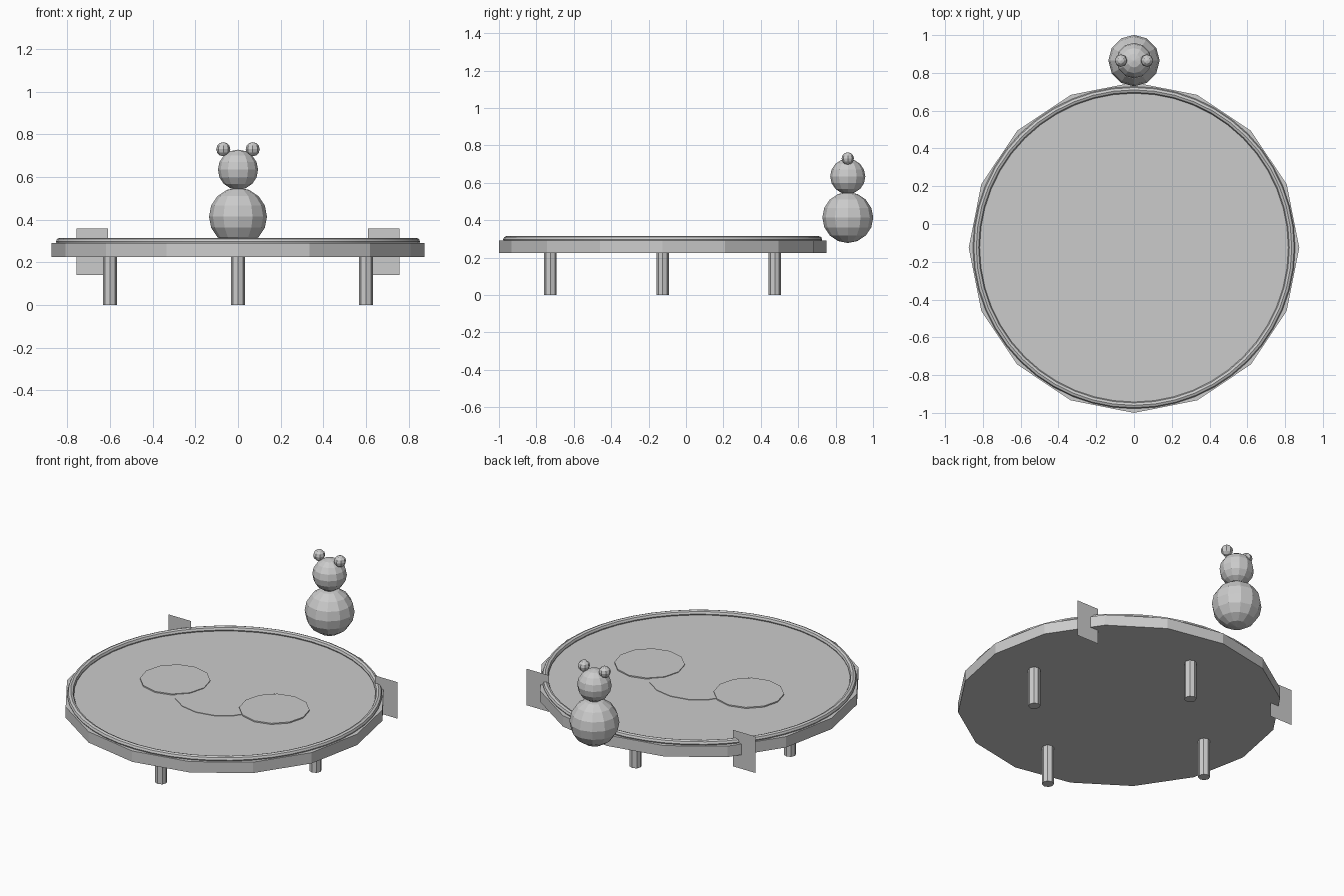
import bpy
import math

cube = bpy.data.objects.get("Cube")
if cube:
    bpy.data.objects.remove(cube, do_unlink=True)

# One plain grey for everything
GREY = (0.6, 0.6, 0.6, 1)
grey = bpy.data.materials.new("plain grey")
grey.use_nodes = True
grey.diffuse_color = GREY
grey.node_tree.nodes["Principled BSDF"].inputs["Base Color"].default_value = GREY

CY = -0.125           # centre of the table in y
TOP = 0.29            # height of the table top
FIGURE_Y = 0.865


def finish(name):
    ob = bpy.context.object
    ob.name = ob.data.name = name
    ob.data.materials.clear()
    ob.data.materials.append(grey)
    return ob


def cylinder(name, x, y, z0, z1, radius, sides):
    bpy.ops.mesh.primitive_cylinder_add(
        vertices=sides, radius=radius, depth=z1 - z0, location=(x, y, (z0 + z1) / 2))
    return finish(name)


def ball(name, x, z, radius, segments=12, rings=8):
    bpy.ops.mesh.primitive_uv_sphere_add(
        segments=segments, ring_count=rings, radius=radius, location=(x, FIGURE_Y, z))
    return finish(name)


# Round slab with a raised rim
cylinder("table_slab", 0, CY, 0.225, TOP, 0.875, 16)
bpy.ops.mesh.primitive_torus_add(
    location=(0, CY, 0.297), major_radius=0.835, minor_radius=0.018,
    major_segments=48, minor_segments=8)
finish("rim")
bpy.ops.object.shade_smooth_by_angle(angle=math.radians(30))

# Legs under the slab
for i, name in enumerate(("left", "back", "right", "front")):
    a = i * math.pi / 2
    cylinder(name + "_leg", 0.6 * math.cos(a), CY + 0.6 * math.sin(a), 0, 0.23, 0.033, 8)

# Thin discs on the table top
cylinder("centre_disc", 0, CY, TOP - 0.005, TOP + 0.003, 0.273, 16)

for side, s in (("left", 1), ("right", -1)):
    cylinder(side + "_disc", s * 0.328, CY, TOP - 0.005, TOP + 0.007, 0.191, 12)

    # Upright side plates
    bpy.ops.mesh.primitive_plane_add(
        size=1, location=(s * 0.683, 0.425, 0.25), rotation=(math.pi / 2, 0, 0))
    finish(side + "_plate").scale = (0.147, 0.218, 1)

    # Ears of the seated figure
    ball(side + "_ear", s * 0.069, 0.73, 0.033, 8, 6)

# Figure behind the table
ball("body", 0, 0.414, 0.136)
ball("head", 0, 0.634, 0.094)
